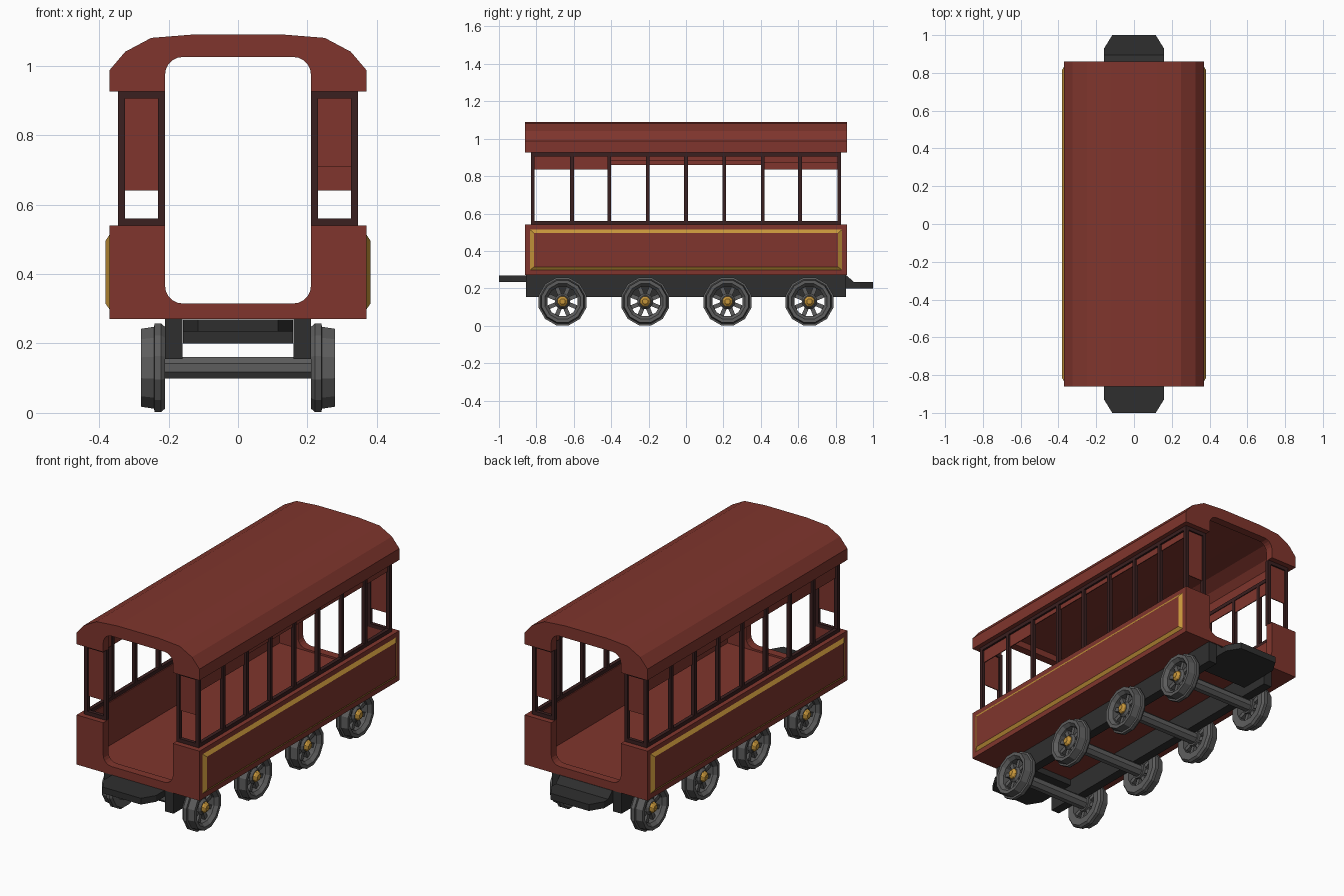
import bpy, bmesh, math
from mathutils import Vector, Matrix

if "Cube" in bpy.data.objects:
    bpy.data.objects.remove(bpy.data.objects["Cube"])


def material(name, rgb):
    m = bpy.data.materials.new(name)
    m.diffuse_color = (*rgb, 1)
    m.use_nodes = True
    m.node_tree.nodes["Principled BSDF"].inputs["Base Color"].default_value = m.diffuse_color
    return m


RED = material("dark red", (0.215, 0.036, 0.026))
FRAME = material("window brown", (0.042, 0.014, 0.014))
GOLD = material("gold", (0.56, 0.30, 0.042))
IRON = material("black iron", (0.028, 0.028, 0.028))
STEEL = material("wheel grey", (0.11, 0.11, 0.11))


def finish(name, bm, *mats):
    bmesh.ops.recalc_face_normals(bm, faces=bm.faces)
    me = bpy.data.meshes.new(name)
    bm.to_mesh(me)
    bm.free()
    ob = bpy.data.objects.new(name, me)
    for m in mats:
        me.materials.append(m)
    bpy.context.collection.objects.link(ob)
    return ob


def add_box(bm, x0, x1, y0, y1, z0, z1, rot=None):
    m = Matrix.Translation(((x0 + x1) / 2, (y0 + y1) / 2, (z0 + z1) / 2))
    m = m @ Matrix.Diagonal((abs(x1 - x0), abs(y1 - y0), abs(z1 - z0), 1))
    bmesh.ops.create_cube(bm, size=1, matrix=(rot @ m) if rot else m)


def boxes(name, mat, *dims):
    bm = bmesh.new()
    for d in dims:
        add_box(bm, *d)
    return finish(name, bm, mat)


def prism(name, mat, pts, axis, a, b):
    """Extrude a 2D outline along an axis from a to b."""
    put = {"x": lambda p, q: (a, p, q), "y": lambda p, q: (p, a, q),
           "z": lambda p, q: (p, q, a)}[axis]
    bm = bmesh.new()
    f = bm.faces.new([bm.verts.new(put(*p)) for p in pts])
    ext = bmesh.ops.extrude_face_region(bm, geom=[f])
    step = Vector([b - a if c == axis else 0 for c in "xyz"])
    bmesh.ops.translate(bm, vec=step, verts=[v for v in ext["geom"] if isinstance(v, bmesh.types.BMVert)])
    return finish(name, bm, mat)


def lathe(bm, profile, sides, mat_index=0):
    """Spin a closed (radius, x) profile about the x axis."""
    rings = []
    for i in range(sides):
        t = 2 * math.pi * (i + 0.5) / sides
        rings.append([bm.verts.new((x, r * math.cos(t), r * math.sin(t))) for r, x in profile])
    n = len(profile)
    for i in range(sides):
        p, q = rings[i], rings[(i + 1) % sides]
        for j in range(n):
            k = (j + 1) % n
            bm.faces.new((p[j], p[k], q[k], q[j])).material_index = mat_index


def mirrored(right):
    return right + [(-x, z) for x, z in reversed(right)]


def arc(cx, cz, r, a0, a1, n=5):
    return [(cx + r * math.cos(math.radians(a0 + (a1 - a0) * i / n)),
             cz + r * math.sin(math.radians(a0 + (a1 - a0) * i / n))) for i in range(n + 1)]


# Lower body: floor, side walls and U-shaped end walls
boxes("floor", RED, (-0.37, 0.37, -0.85, 0.85, 0.27, 0.305))
for s, side in ((-1, "left"), (1, "right")):
    boxes(side + "_wall", RED, (s * 0.32, s * 0.37, -0.86, 0.86, 0.27, 0.54))
half = [(0.37, 0.27), (0.37, 0.54), (0.21, 0.54)] + arc(0.16, 0.365, 0.05, 0, -90)
lower_end = mirrored(half)

# Roof: arched shell and arched end plates
arch = [(0.37, 0.925), (0.37, 0.987), (0.325, 1.04), (0.25, 1.08), (0.125, 1.09)]
under = [(0.125, 1.06), (0.24, 1.052), (0.305, 1.018), (0.335, 0.98), (0.335, 0.925)]
shell = [(-x, z) for x, z in arch] + arch[::-1] + under[::-1] + [(-x, z) for x, z in under]
prism("roof", RED, mirrored(arch) + [(-x, z) for x, z in reversed(under)] + under, "y", -0.86, 0.86)
upper_end = mirrored(arch) + mirrored([(0.21, 0.925)] + arc(0.16, 0.975, 0.05, 0, 90)[0:])[::-1]
for s, end in ((-1, "front"), (1, "back")):
    prism(end + "_end_wall", RED, lower_end, "y", s * 0.86, s * 0.815)
    prism(end + "_roof_end", RED, upper_end, "y", s * 0.86, s * 0.815)

# Window frames along the sides and returning at the ends
post_y = [-0.82, -0.61, -0.41, -0.205, 0, 0.205, 0.41, 0.61, 0.82]
for s, side in ((-1, "left"), (1, "right")):
    x0, x1 = s * 0.325, s * 0.345
    parts = [(x0, x1, -0.83, 0.83, 0.54, 0.56), (x0, x1, -0.83, 0.83, 0.905, 0.925)]
    parts += [(x0, x1, y - 0.01, y + 0.01, 0.56, 0.905) for y in post_y]
    for e in (-1, 1):
        y0, y1 = e * 0.81, e * 0.83
        parts += [(s * 0.21, x0, y0, y1, 0.54, 0.56), (s * 0.21, x0, y0, y1, 0.905, 0.925),
                  (s * 0.21, s * 0.23, y0, y1, 0.56, 0.905)]
    boxes(side + "_window_frame", FRAME, *parts)

# Pulled-down blinds behind the windows
blind_bottoms = {-1: (0.835, 0.86, 0.835), 1: (0.835, 0.88, 0.87)}
end_bottoms = {(-1, -1): 0.64, (1, -1): 0.71, (-1, 1): 0.71, (1, 1): 0.64}
for s, side in ((-1, "left"), (1, "right")):
    spans = ((-0.81, -0.41), (-0.41, 0.41), (0.41, 0.81))
    boxes(side + "_blinds", RED, *[(s * 0.329, s * 0.334, a, b, z, 0.91)
                                   for (a, b), z in zip(spans, blind_bottoms[s])])
    boxes(side + "_end_blinds", RED, *[(s * 0.23, s * 0.326, e * 0.817, e * 0.822, end_bottoms[s, e], 0.91)
                                       for e in (-1, 1)])

# Raised side panels with gold sloping borders
for s, side in ((-1, "left"), (1, "right")):
    bm = bmesh.new()
    rects = [[bm.verts.new((s * x, sy * y, z)) for sy, z in ((-1, z0), (1, z0), (1, z1), (-1, z1))]
             for x, y, z0, z1 in ((0.369, 0.835, 0.297, 0.515), (0.382, 0.813, 0.315, 0.495))]
    outer, inner = rects
    bm.faces.new(inner)
    for i in range(4):
        j = (i + 1) % 4
        bm.faces.new((outer[i], outer[j], inner[j], inner[i])).material_index = 1
    bm.faces.new(outer[::-1])
    finish(side + "_panel", bm, RED, GOLD)

# Underframe: two long beams and tapered coupling plates
boxes("underframe_beams", IRON, *[(s * 0.16, s * 0.21, -0.855, 0.855, 0.155, 0.27) for s in (-1, 1)])
plate = [(-0.158, 0.70), (0.158, 0.70), (0.158, 0.93), (0.115, 1.0), (-0.115, 1.0), (-0.158, 0.93)]
prism("front_coupling_plate", IRON, [(x, -y) for x, y in plate], "z", 0.235, 0.269)
prism("back_coupling_plate", IRON, plate, "z", 0.20, 0.235)
prism("back_coupling_wedge", IRON, [(0.70, 0.235), (0.895, 0.235), (0.86, 0.269), (0.70, 0.269)],
      "x", -0.158, 0.158)

# Wheels: flanged rim, spokes, hub and gold cap
rim = [(0.082, 0.213), (0.122, 0.21), (0.132, 0.222), (0.132, 0.24),
       (0.122, 0.242), (0.116, 0.28), (0.098, 0.28), (0.082, 0.262)]
AXLE_Z = 0.13
for i, y in enumerate((-0.66, -0.218, 0.222, 0.66), 1):
    bm = bmesh.new()
    lathe(bm, [(0.0335, -0.22), (0.0335, 0.22), (0.001, 0.22), (0.001, -0.22)], 8)
    axle = finish("axle_%d" % i, bm, STEEL)
    axle.location = (0, y, AXLE_Z)
    for s, side in ((-1, "left"), (1, "right")):
        bm = bmesh.new()
        lathe(bm, rim, 12)
        lathe(bm, [(0.001, 0.212), (0.042, 0.212), (0.042, 0.25), (0.032, 0.262), (0.001, 0.262)], 12)
        for k in range(8):
            add_box(bm, 0.225, 0.25, -0.011, 0.011, 0.03, 0.09,
                    Matrix.Rotation(math.pi * (k + 0.5) / 4, 4, "X"))
        lathe(bm, [(0.001, 0.255), (0.031, 0.255), (0.027, 0.27), (0.015, 0.28), (0.001, 0.28)], 8, 1)
        for v in bm.verts:
            v.co.x *= s
        wheel = finish("%s_wheel_%d" % (side, i), bm, STEEL, GOLD)
        wheel.location = (0, y, AXLE_Z)
